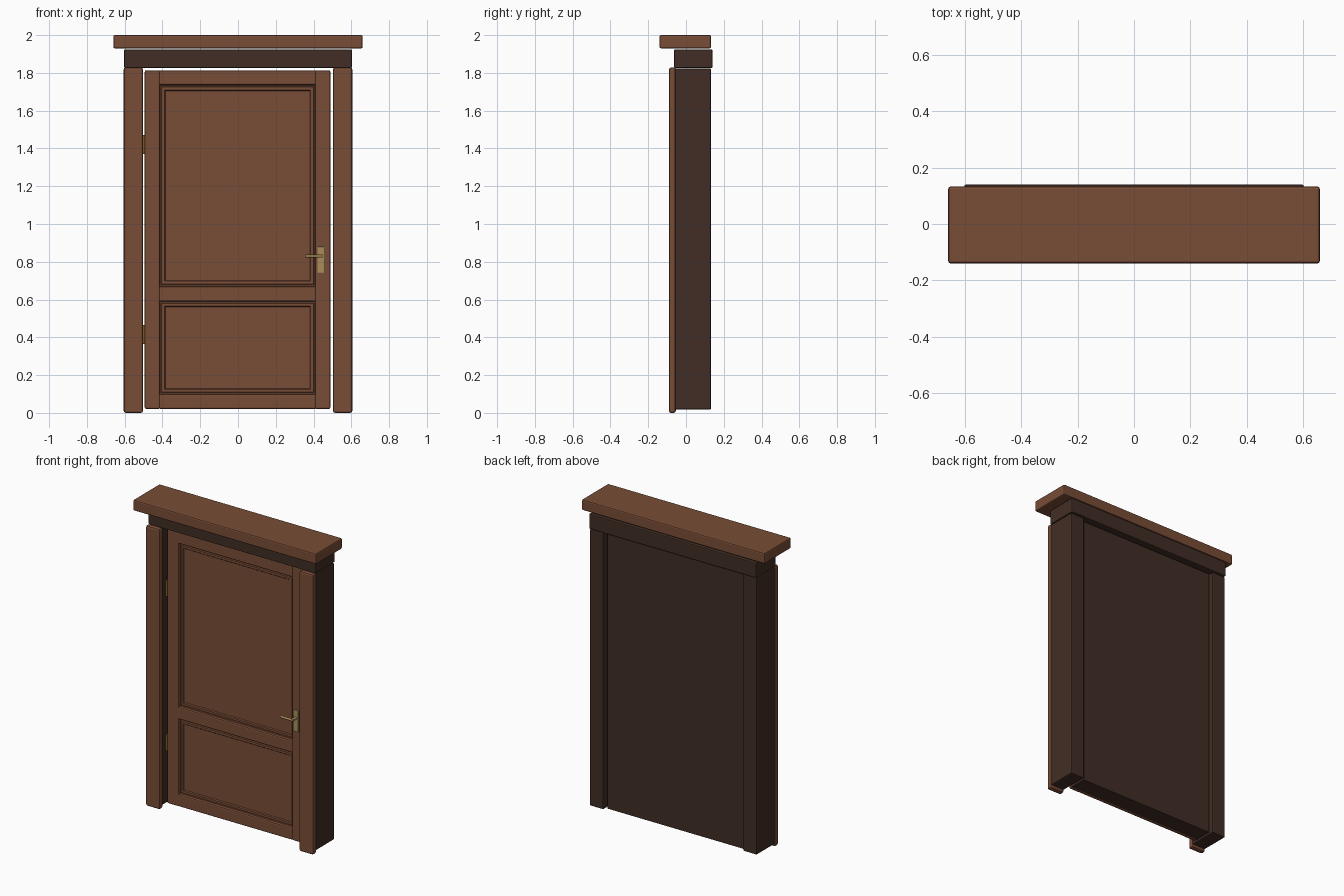
import bpy, bmesh, math

if "Cube" in bpy.data.objects:
    bpy.data.objects.remove(bpy.data.objects["Cube"])


def material(name, rgb):
    m = bpy.data.materials.new(name)
    m.diffuse_color = (*rgb, 1)
    m.use_nodes = True
    m.node_tree.nodes["Principled BSDF"].inputs["Base Color"].default_value = m.diffuse_color
    return m


BROWN = material("warm brown wood", (0.19, 0.073, 0.037))
DARK = material("dark brown wood", (0.053, 0.027, 0.018))
BRASS = material("brass", (0.40, 0.27, 0.10))
HINGE = material("dark brass", (0.22, 0.10, 0.012))


def finish(name, bm, mat):
    me = bpy.data.meshes.new(name)
    bm.to_mesh(me)
    bm.free()
    me.materials.append(mat)
    ob = bpy.data.objects.new(name, me)
    bpy.context.collection.objects.link(ob)
    return ob


def box(name, x, y, z, mat, bevel=0.0):
    """Box from (min, max) ranges with rounded edges."""
    bm = bmesh.new()
    bmesh.ops.create_cube(bm, size=1)
    for v in bm.verts:
        v.co = [(r[0] + r[1]) / 2 + c * (r[1] - r[0]) for r, c in zip((x, y, z), v.co)]
    if bevel:
        bmesh.ops.bevel(bm, geom=bm.edges[:], offset=bevel, segments=2,
                        profile=0.5, affect='EDGES')
    return finish(name, bm, mat)


def rod(name, centre, radius, length, axis, mat, sides=16):
    bm = bmesh.new()
    bmesh.ops.create_cone(bm, cap_ends=True, segments=sides, radius1=radius,
                          radius2=radius, depth=length)
    ob = finish(name, bm, mat)
    ob.location = centre
    ob.rotation_euler = {'X': (0, math.pi / 2, 0), 'Y': (math.pi / 2, 0, 0),
                         'Z': (0, 0, 0)}[axis]
    for p in ob.data.polygons:
        p.use_smooth = len(p.vertices) == 4
    return ob


def panel(name, x, z):
    """Stepped panel: nested rectangles sunk in and raised again."""
    steps = [(0.0, -0.018), (0.014, -0.004), (0.020, -0.004), (0.024, -0.012),
             (0.038, -0.012), (0.043, -0.006)]
    bm = bmesh.new()
    rings = []
    for d, y in steps:
        rings.append([bm.verts.new(c) for c in (
            (x[0] + d, y, z[0] + d), (x[1] - d, y, z[0] + d),
            (x[1] - d, y, z[1] - d), (x[0] + d, y, z[1] - d))])
    for a, b in zip(rings, rings[1:]):
        for i in range(4):
            j = (i + 1) % 4
            bm.faces.new((a[i], a[j], b[j], b[i]))
    bm.faces.new(rings[-1])
    return finish(name, bm, BROWN)


# Head: cornice and lintel
box("cornice", (-0.66, 0.66), (-0.14, 0.133), (1.93, 2.0), BROWN, 0.008)
box("lintel", (-0.603, 0.603), (-0.063, 0.14), (1.826, 1.924), DARK, 0.006)

# Jambs with front casings
for side, s in (("left", -1), ("right", 1)):
    xs = sorted((s * 0.505, s * 0.602))
    box(side + "_jamb", xs, (-0.058, 0.132), (0.018, 1.823), DARK, 0.006)
    box(side + "_casing", sorted((s * 0.503, s * 0.605)), (-0.09, -0.054),
        (0.0, 1.829), BROWN, 0.011)

# Door leaf: dark backing, stiles and rails
box("door_back", (-0.493, 0.488), (0.0, 0.113), (0.022, 1.812), DARK)
box("left_stile", (-0.494, -0.412), (-0.025, 0.004), (0.021, 1.813), BROWN, 0.008)
box("right_stile", (0.407, 0.489), (-0.025, 0.004), (0.021, 1.813), BROWN, 0.008)
for nm, z in (("bottom", (0.021, 0.1)), ("middle", (0.59, 0.67)), ("top", (1.735, 1.813))):
    box(nm + "_rail", (-0.42, 0.415), (-0.024, 0.004), z, BROWN, 0.008)

# Inset panels with moulding
panel("lower_panel", (-0.428, 0.423), (0.087, 0.603))
panel("upper_panel", (-0.428, 0.423), (0.659, 1.748))

# Hinges in the gap
for nm, z in (("lower", 0.415), ("upper", 1.42)):
    box(nm + "_hinge_plate", (-0.506, -0.49), (-0.02, 0.02), (z - 0.05, z + 0.05), HINGE)
    rod(nm + "_hinge_pin", (-0.499, -0.024, z), 0.007, 0.1, 'Z', HINGE)

# Lever handle
box("handle_plate", (0.42, 0.456), (-0.034, -0.02), (0.74, 0.88), BRASS, 0.004)
rod("handle_neck", (0.438, -0.05, 0.83), 0.009, 0.045, 'Y', BRASS)
rod("handle_lever", (0.402, -0.068, 0.83), 0.0075, 0.092, 'X', BRASS)
